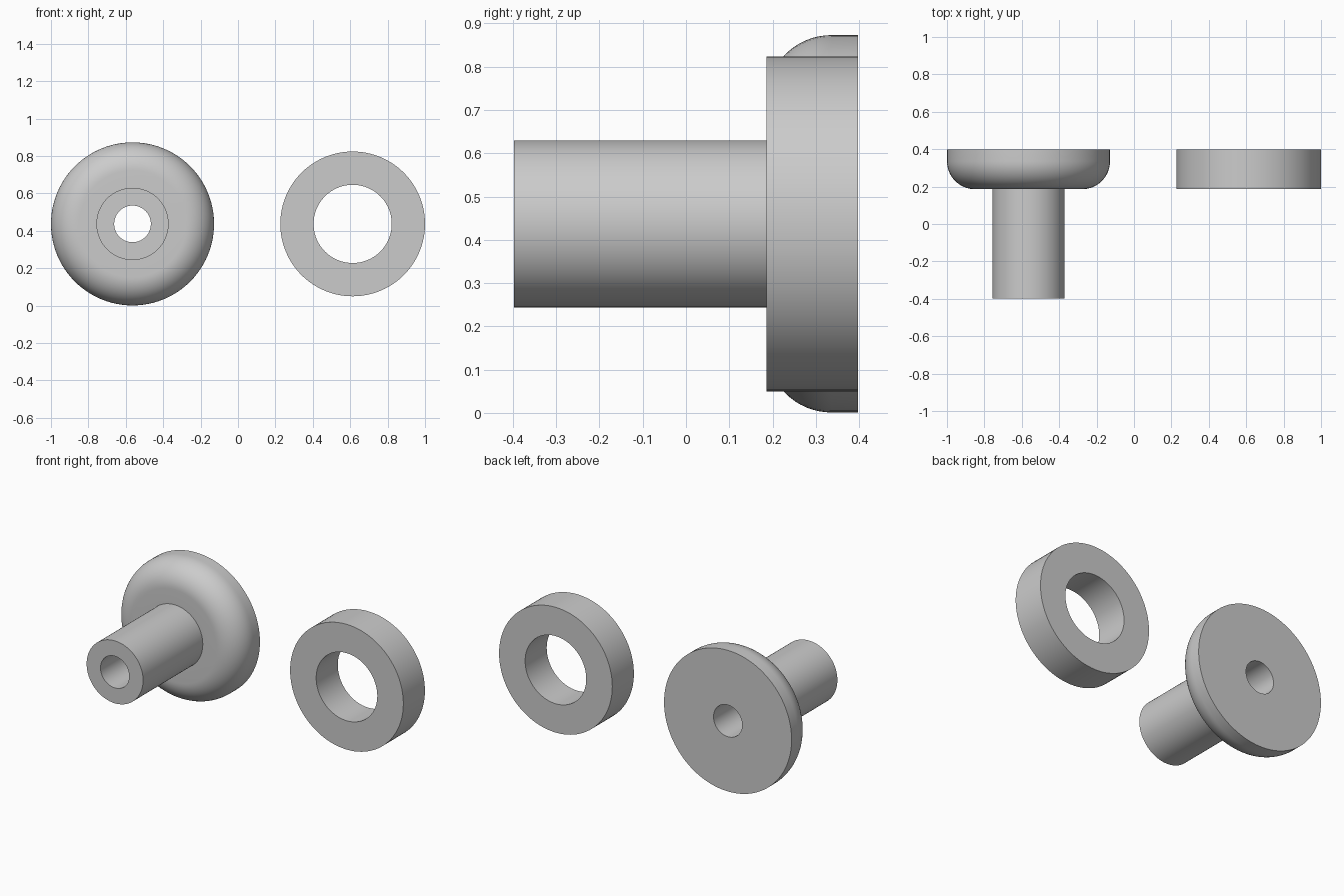
import bpy, bmesh
from math import sin, cos, pi, radians

if "Cube" in bpy.data.objects:
    bpy.data.objects.remove(bpy.data.objects["Cube"])

SEGMENTS = 96
AXIS_Z = 0.437
BACK, FLANGE_FRONT, TUBE_FRONT = 0.397, 0.186, -0.397


def lathe(name, profile, x):
    """Revolve a closed (radius, y) profile about a line parallel to y."""
    bm = bmesh.new()
    rings = []
    for i in range(SEGMENTS):
        a = 2 * pi * i / SEGMENTS
        rings.append([bm.verts.new((r * cos(a), y, r * sin(a))) for r, y in profile])
    n = len(profile)
    for i, ring in enumerate(rings):
        nxt = rings[(i + 1) % SEGMENTS]
        for j in range(n):
            k = (j + 1) % n
            bm.faces.new((ring[j], ring[k], nxt[k], nxt[j]))
    bmesh.ops.recalc_face_normals(bm, faces=bm.faces)
    mesh = bpy.data.meshes.new(name)
    bm.to_mesh(mesh)
    bm.free()
    obj = bpy.data.objects.new(name, mesh)
    obj.location = (x, 0, AXIS_Z)
    bpy.context.collection.objects.link(obj)
    bpy.ops.object.select_all(action='DESELECT')
    obj.select_set(True)
    bpy.context.view_layer.objects.active = obj
    bpy.ops.object.shade_smooth_by_angle(angle=radians(30))
    return obj


# Flanged bushing: bored tube with a round-shouldered flange
bore, tube, flange, fillet = 0.098, 0.193, 0.436, 0.15
shoulder = [(flange - fillet + fillet * sin(t), FLANGE_FRONT + fillet - fillet * cos(t))
            for t in (pi / 2 * i / 16 for i in range(17))]
lathe("flanged_bushing",
      [(bore, BACK), (bore, TUBE_FRONT), (tube, TUBE_FRONT), (tube, FLANGE_FRONT)]
      + shoulder + [(flange, BACK)], -0.564)

# Plain spacer ring
lathe("spacer_ring",
      [(0.209, BACK), (0.209, FLANGE_FRONT), (0.387, FLANGE_FRONT), (0.387, BACK)], 0.613)
